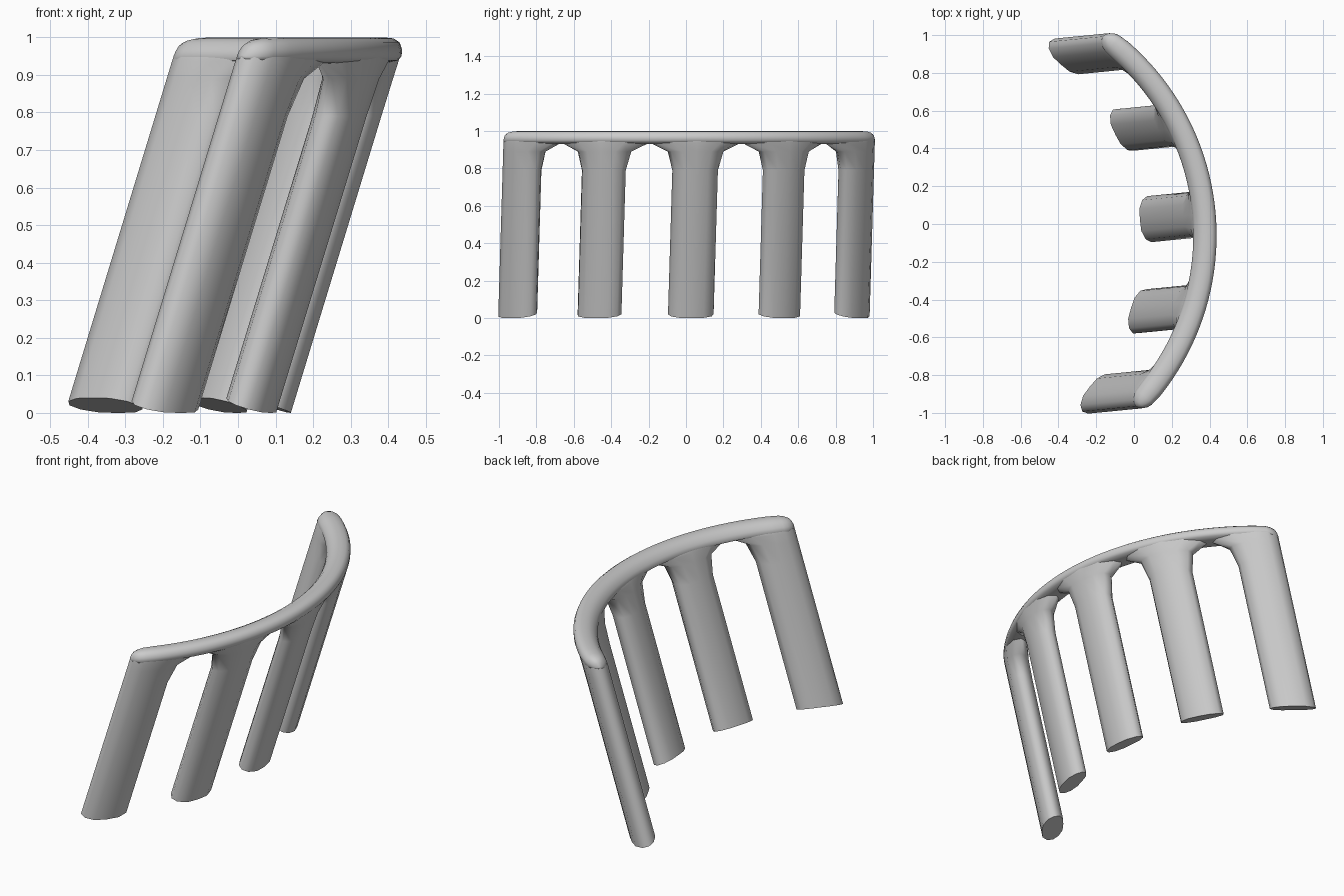
import bpy, bmesh
from math import sin, cos, radians

if "Cube" in bpy.data.objects:
    bpy.data.objects.remove(bpy.data.objects["Cube"])

CX, CY, R = -0.91, -0.06, 1.30      # centre and radius of the rail arc, at z = 1
LEG_ANGLES = [-38.6 + 21.85 * i for i in range(5)]
HALF = 5.4                          # half leg width in degrees of arc
# rounded slot section: fraction of half width, radial offset
HALF_SLOT = [(1, 0), (0.87, 0.033), (0.5, 0.057), (0, 0.061), (-0.5, 0.057), (-0.87, 0.033)]
SLOT = HALF_SLOT + [(-a, -b) for a, b in HALF_SLOT]


def place(angle, dr, z):
    """Point on the arc, leaned over by its height."""
    a, r = radians(angle), R + dr
    return (CX + r * cos(a) - 0.305 * (1 - z), CY + r * sin(a) - 0.03 * (1 - z), z)


def loft(name, rings):
    """Skin a row of rings and cap both ends."""
    bm = bmesh.new()
    loops = [[bm.verts.new(p) for p in ring] for ring in rings]
    n = len(loops[0])
    for a, b in zip(loops, loops[1:]):
        for i in range(n):
            j = (i + 1) % n
            bm.faces.new((a[i], a[j], b[j], b[i]))
    bm.faces.new(loops[0])
    bm.faces.new(loops[-1])
    bmesh.ops.recalc_face_normals(bm, faces=bm.faces)
    mesh = bpy.data.meshes.new(name)
    bm.to_mesh(mesh)
    bm.free()
    ob = bpy.data.objects.new(name, mesh)
    bpy.context.collection.objects.link(ob)
    bpy.ops.object.select_all(action='DESELECT')
    ob.select_set(True)
    bpy.context.view_layer.objects.active = ob
    bpy.ops.object.shade_smooth_by_angle(angle=radians(60))
    return ob


# Five slanted slot-shaped legs, flaring into arches under the rail
for k, centre in enumerate(LEG_ANGLES):
    rings = []
    for z, flare in ((0, 1), (0.79, 1), (0.89, 1.22), (0.937, 2.0), (0.952, 2.0)):
        ring = []
        for f, dr in SLOT:
            outer_side = (k == 0 and f < 0) or (k == 4 and f > 0)
            w = HALF * f * (1 if outer_side else flare)
            # feet are cut square to the lean
            zz = 0.02 - 0.33 * dr if z == 0 else z
            ring.append(place(centre + w, dr * (0.97 if z > 0.94 else 1), zz))
        rings.append(ring)
    loft("leg_%d" % (k + 1), rings)

# Curved top rail with an oval section and rounded ends
SECTION = [(0, 0.05), (0.026, 0.047), (0.045, 0.036), (0.057, 0.018), (0.061, 0),
           (0.055, -0.012), (0.03, -0.018), (0, -0.02)]
SECTION += [(-a, b) for a, b in SECTION[-2:0:-1]]
start, end = LEG_ANGLES[0], LEG_ANGLES[-1]
stops = [(start - HALF * f, w, h) for f, w, h in
         ((1, 0.08, 0.1), (0.95, 0.3, 0.5), (0.87, 0.54, 0.72), (0.7, 0.79, 0.88), (0.5, 0.93, 0.97))]
steps = 40
stops += [(start + (end - start) * i / steps, 1, 1) for i in range(steps + 1)]
stops += [(start + end - a, w, h) for a, w, h in stops[4::-1]]
loft("top_rail", [[place(a, dr * w, 0.95 + dz * h) for dr, dz in SECTION] for a, w, h in stops])
